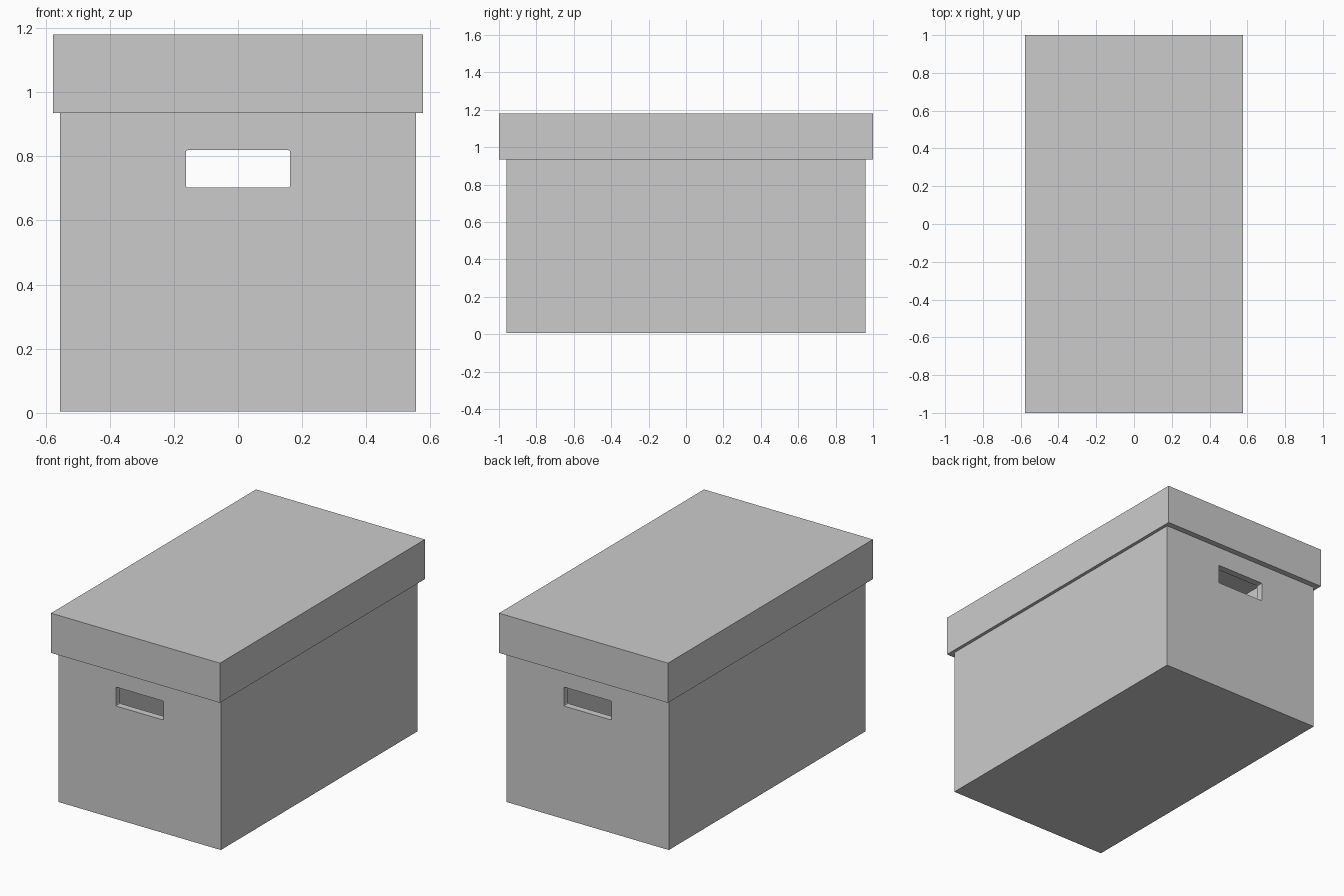
import bpy, bmesh
from mathutils import Vector

if "Cube" in bpy.data.objects:
    bpy.data.objects.remove(bpy.data.objects["Cube"])


def tray(name, hx, hy, z0, z1, wall_x, wall_y, floor, upside_down=False):
    """Open-topped box; upside_down turns the opening to face the ground."""
    bm = bmesh.new()
    bmesh.ops.create_cube(bm, size=2)
    rim_z = z0 if upside_down else z1
    for v in bm.verts:
        v.co = Vector((v.co.x * hx, v.co.y * hy, z1 if v.co.z > 0 else z0))
    mouth = next(f for f in bm.faces if all(abs(v.co.z - rim_z) < 1e-5 for v in f.verts))
    # Inset the mouth to form the rim, then sink it to hollow out the box
    bmesh.ops.inset_individual(bm, faces=[mouth], thickness=0.01)
    for v in mouth.verts:
        v.co.x = (hx - wall_x) * (1 if v.co.x > 0 else -1)
        v.co.y = (hy - wall_y) * (1 if v.co.y > 0 else -1)
    cavity = bmesh.ops.extrude_discrete_faces(bm, faces=[mouth])["faces"][0]
    for v in cavity.verts:
        v.co.z = z1 - floor if upside_down else z0 + floor
    bmesh.ops.recalc_face_normals(bm, faces=bm.faces)
    me = bpy.data.meshes.new(name)
    bm.to_mesh(me)
    bm.free()
    ob = bpy.data.objects.new(name, me)
    bpy.context.collection.objects.link(ob)
    return ob


# Box body and overlapping lid
body = tray("box_body", 0.555, 0.96, 0.005, 1.14, 0.025, 0.042, 0.03)
lid = tray("box_lid", 0.577, 1.0, 0.935, 1.18, 0.02, 0.036, 0.035, upside_down=True)

# Hand hole cutter running through both ends, corners slightly rounded
bpy.ops.mesh.primitive_cube_add(size=1, location=(0, 0, 0.761))
cutter = bpy.context.object
cutter.name = "hand_hole_cutter"
cutter.scale = (0.325, 2.4, 0.117)
bpy.ops.object.transform_apply(location=False, rotation=False, scale=True)
bev = cutter.modifiers.new("rounded_corners", "BEVEL")
bev.width = 0.006
bev.segments = 2
cutter.hide_render = True
cutter.display_type = "WIRE"

cut = body.modifiers.new("hand_holes", "BOOLEAN")
cut.operation = "DIFFERENCE"
cut.solver = "EXACT"
cut.object = cutter
